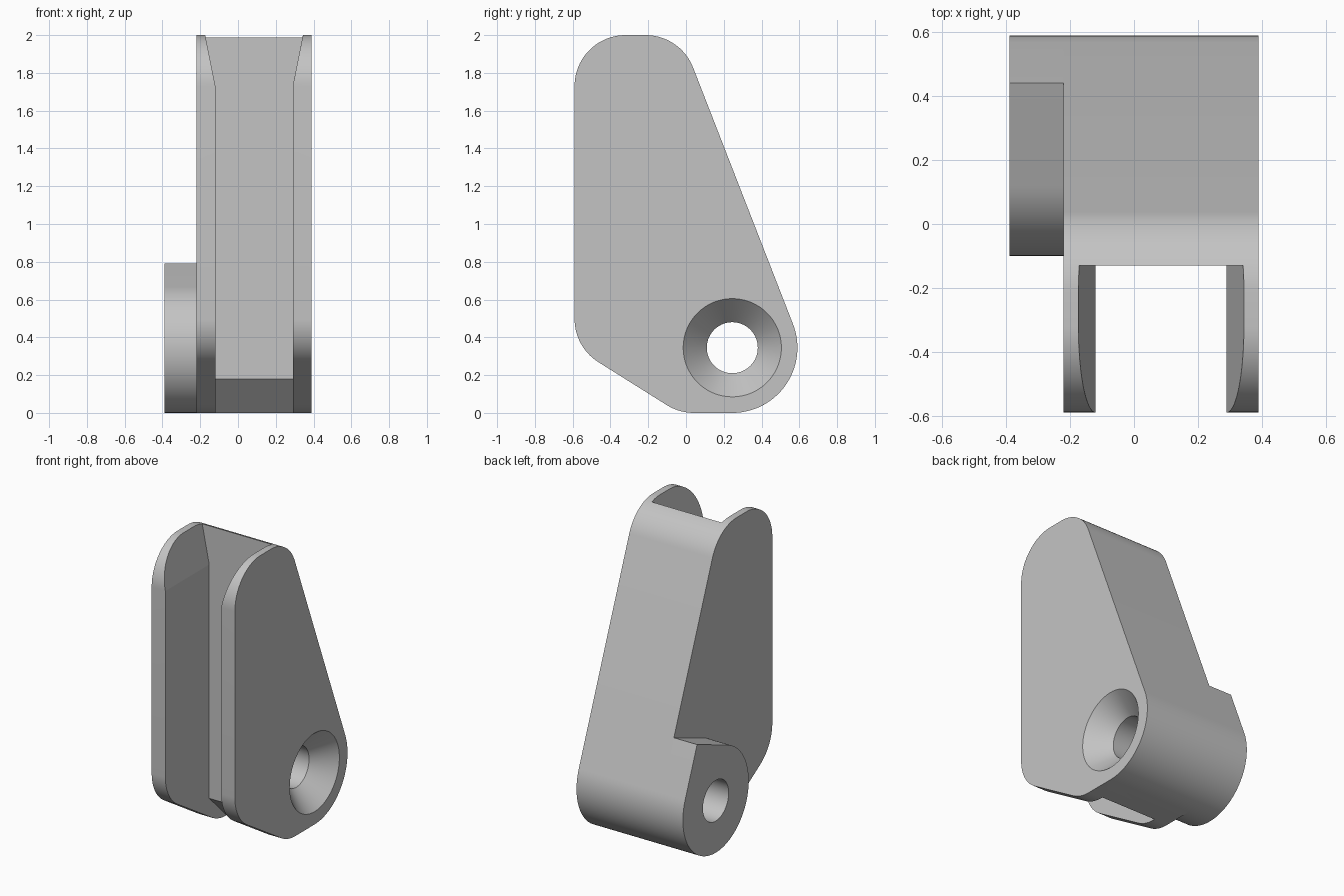
import bpy, bmesh
from math import atan2, tan, cos, sin, pi, ceil, radians
from mathutils import Vector

default = bpy.data.objects.get("Cube")
if default:
    bpy.data.objects.remove(default, do_unlink=True)

gray = bpy.data.materials.new("plain_gray")
gray.use_nodes = True
gray.diffuse_color = (0.55, 0.55, 0.55, 1)
gray.node_tree.nodes["Principled BSDF"].inputs["Base Color"].default_value = (0.55, 0.55, 0.55, 1)

STEP = radians(4)
PIVOT = Vector((0.245, 0.345))   # hole centre in (y, z)
R = 0.345                        # rounded end around the pivot
NORMAL = Vector((0.932, 0.363)).normalized()   # sloping back face


def arc(centre, radius, a0, a1):
    n = max(1, ceil(abs(a1 - a0) / STEP))
    return [centre + radius * Vector((cos(a0 + (a1 - a0) * i / n), sin(a0 + (a1 - a0) * i / n)))
            for i in range(n + 1)]


def rounded(corners):
    """Outline of a convex polygon with a radius on each corner."""
    out = []
    for i, (p, r) in enumerate(corners):
        p = Vector(p)
        u = (Vector(corners[i - 1][0]) - p).normalized()
        v = (Vector(corners[(i + 1) % len(corners)][0]) - p).normalized()
        half = u.angle(v) / 2
        centre = p + (u + v).normalized() * (r / sin(half))
        s, e = p + u * (r / tan(half)) - centre, p + v * (r / tan(half)) - centre
        a0 = atan2(s.y, s.x)
        turn = (atan2(e.y, e.x) - a0 + pi) % (2 * pi) - pi
        out += arc(centre, r, a0, a0 + turn)
    return out


def finish(name, bm):
    bmesh.ops.recalc_face_normals(bm, faces=bm.faces)
    mesh = bpy.data.meshes.new(name)
    bm.to_mesh(mesh)
    bm.free()
    mesh.materials.append(gray)
    ob = bpy.data.objects.new(name, mesh)
    bpy.context.collection.objects.link(ob)
    return ob


def loft(sections):
    """Closed solid through (x, outline) sections."""
    bm = bmesh.new()
    rings = [[bm.verts.new((x, p[0], p[1])) for p in pts] for x, pts in sections]
    for a, b in zip(rings, rings[1:]):
        for i in range(len(a)):
            bm.faces.new((a[i - 1], a[i], b[i], b[i - 1]))
    bm.faces.new(rings[0])
    bm.faces.new(rings[-1])
    return bm


def cut(ob, cutter):
    bpy.context.view_layer.objects.active = ob
    mod = ob.modifiers.new("cut", "BOOLEAN")
    mod.operation, mod.solver, mod.object = "DIFFERENCE", "EXACT", cutter
    bpy.ops.object.modifier_apply(modifier=mod.name)


# Main body: rounded side profile across the width
slope = NORMAL.dot(PIVOT) + R


def back_y(z):
    return (slope - NORMAL.y * z) / NORMAL.x


body = finish("bracket_body", loft([(x, rounded([
    ((-0.59, 2.0), 0.27), ((back_y(2.0), 2.0), 0.27), ((back_y(0), 0), R),
    ((-0.036, 0), 0.27), ((-0.59, 0.348), 0.27)])) for x in (-0.22, 0.39)]))

# Side boss: rounded lug with one square corner on the back slope
tilt = atan2(NORMAL.y, NORMAL.x)
corner = PIVOT + R * (NORMAL + Vector((-NORMAL.y, NORMAL.x)))
lug = [corner] + arc(PIVOT, R, tilt, tilt - 1.5 * pi)
boss = finish("side_boss", loft([(x, lug) for x in (-0.39, -0.22)]))

# Front channel cutter: chamfered foot, flared top
bm = loft([(x, [(-0.8, -0.2), (0.25, -0.2), (-0.13, 0.18), (-0.13, 2.2), (-0.8, 2.2)])
           for x in (-0.12, 0.29)])
bmesh.ops.bisect_plane(bm, geom=bm.verts[:] + bm.edges[:] + bm.faces[:],
                       plane_co=(0, 0, 1.73), plane_no=(0, 0, 1))
for v in bm.verts:
    if v.co.z > 2:
        v.co.x += 0.094 if v.co.x > 0 else -0.094
channel = finish("channel_cutter", bm)

# Bolt hole cutter: straight bore with a conical countersink on the left face
hole = finish("hole_cutter", loft([(x, arc(PIVOT, r, 0, 2 * pi)[:-1])
                                   for x, r in ((-0.6, 0.135), (0.255, 0.135), (0.39, 0.26), (0.44, 0.306))]))

cut(body, channel)
cut(body, hole)
cut(boss, hole)
for helper in (channel, hole):
    bpy.data.objects.remove(helper, do_unlink=True)

# Smooth the arcs, keep the edges crisp
bpy.ops.object.select_all(action="DESELECT")
for ob in (body, boss):
    ob.select_set(True)
    bpy.context.view_layer.objects.active = ob
bpy.ops.object.shade_smooth_by_angle(angle=radians(8))
